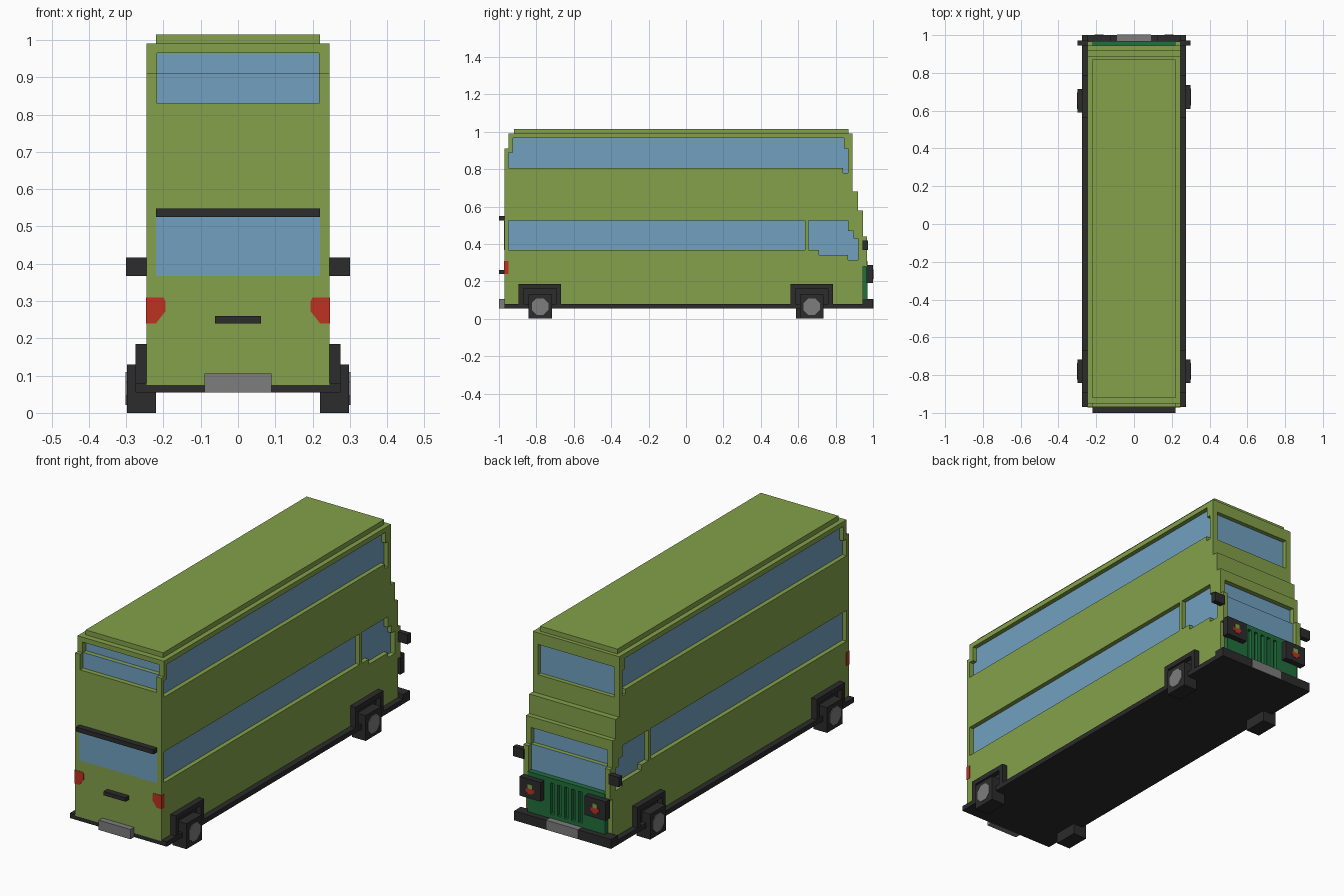
import bpy, bmesh, math
from mathutils import Matrix

cube = bpy.data.objects.get("Cube")
if cube:
    bpy.data.objects.remove(cube, do_unlink=True)


def material(name, rgb):
    m = bpy.data.materials.new(name)
    m.use_nodes = True
    m.diffuse_color = (*rgb, 1)
    m.node_tree.nodes["Principled BSDF"].inputs["Base Color"].default_value = (*rgb, 1)
    return m


LIME = material("lime_paint", (0.227, 0.356, 0.07))
GLASS = material("blue_glass", (0.168, 0.352, 0.527))
DARK = material("dark_trim", (0.025, 0.025, 0.025))
RED = material("red_lamp", (0.515, 0.032, 0.015))
GREY = material("grey_metal", (0.205, 0.205, 0.205))
GREEN = material("grille_green", (0.015, 0.162, 0.048))


def make(name, bm, mat):
    bmesh.ops.recalc_face_normals(bm, faces=bm.faces)
    mesh = bpy.data.meshes.new(name)
    bm.to_mesh(mesh)
    bm.free()
    mesh.materials.append(mat)
    ob = bpy.data.objects.new(name, mesh)
    bpy.context.collection.objects.link(ob)
    return ob


def extrude(bm, pts, vec):
    face = bm.faces.new([bm.verts.new(p) for p in pts])
    new = bmesh.ops.extrude_face_region(bm, geom=[face])["geom"]
    bmesh.ops.translate(bm, vec=vec, verts=[v for v in new if isinstance(v, bmesh.types.BMVert)])


def slab(bm, yz, x0, x1):
    extrude(bm, [(x0, y, z) for y, z in yz], (x1 - x0, 0, 0))


def prism(name, yz, x0, x1, mat):
    bm = bmesh.new()
    slab(bm, yz, x0, x1)
    return make(name, bm, mat)


def rect(y0, y1, z0, z1):
    return [(y0, z0), (y1, z0), (y1, z1), (y0, z1)]


def box(name, x0, x1, y0, y1, z0, z1, mat):
    return prism(name, rect(y0, y1, z0, z1), x0, x1, mat)


# Stepped body shell
body = prism("body", [
    (-.97, .075), (-.97, .91), (-.95, .91), (-.95, .99), (.89, .99), (.89, .68),
    (.92, .68), (.92, .58), (.945, .58), (.945, .44), (.967, .44), (.967, .28),
    (.945, .28), (.945, .075)], -.245, .245, LIME)
box("roof", -.22, .22, -.92, .87, .98, 1.015, LIME)

# Recessed windows: each one adds to the cutter and gets a thin glass pane
cut = bmesh.new()
PANE = .004


def side_window(name, yz):
    for side, s in (("right", 1), ("left", -1)):
        slab(cut, yz, s * (.222 - PANE), s * .3)
        prism(f"{name}_{side}", yz, s * (.222 - PANE), s * .222, GLASS)


def end_window(name, surface, s):
    deep = [(y - s * PANE, z) for y, z in surface]
    slab(cut, deep + [(s * 1.1, surface[-1][1]), (s * 1.1, surface[0][1])], -.217, .217)
    prism(name, surface + deep[::-1], -.217, .217, GLASS)


side_window("upper_side_window", [
    (-.95, .805), (.84, .805), (.84, .78), (.865, .78), (.865, .91), (.845, .91),
    (.845, .965), (-.925, .965), (-.925, .89), (-.95, .89)])
side_window("lower_side_window", rect(-.95, .635, .367, .525))
side_window("cab_side_window", [
    (.655, .525), (.865, .525), (.865, .47), (.895, .47), (.895, .43), (.92, .43),
    (.92, .315), (.865, .315), (.865, .34), (.71, .34), (.71, .367), (.655, .367)])
end_window("upper_tail_window", [(-.945, .83), (-.945, .91), (-.921, .91), (-.921, .965)], -1)
end_window("upper_nose_window", [(.868, .775), (.868, .93)], 1)
end_window("windscreen", [(.943, .28), (.943, .44), (.92, .44), (.92, .525)], 1)

cutter = make("window_cutter", cut, LIME)
cutter.hide_render = True
mod = body.modifiers.new("windows", "BOOLEAN")
mod.object, mod.operation, mod.solver = cutter, "DIFFERENCE", "EXACT"
bpy.context.view_layer.objects.active = body
bpy.ops.object.modifier_apply(modifier=mod.name)
bpy.data.objects.remove(cutter, do_unlink=True)

# Tail end: flush window, visor bar, handle, number plate, lamps
box("lower_tail_window", -.22, .22, -.972, -.965, .367, .53, GLASS)
box("tail_visor", -.22, .22, -1, -.965, .525, .548, DARK)
box("tail_handle", -.062, .062, -1, -.965, .24, .26, DARK)
box("tail_plate", -.09, .09, -1, -.965, .055, .105, GREY)
for side, s in (("right", 1), ("left", -1)):
    lamp = bmesh.new()
    outline = [(.247, .31), (.2, .31), (.195, .3), (.195, .272), (.22, .24), (.247, .24)]
    extrude(lamp, [(s * x, -.972, z) for x, z in outline], (0, .024, 0))
    make(f"tail_lamp_{side}", lamp, RED)

# Chassis and bumper
box("chassis", -.275, .275, -.97, 1, .055, .08, DARK)
box("nose_bumper", -.275, .275, .945, 1, .055, .103, DARK)
box("nose_plate", -.09, .09, .96, 1.002, .056, .105, GREY)

# Ribbed grille
box("grille_back", -.22, .22, .94, .952, .09, .31, GREEN)
for s in (1, -1):
    box("grille_panel", s * .09, s * .22, .94, .97, .09, .31, GREEN)
box("grille_top_rail", -.1, .1, .94, .97, .285, .31, GREEN)
box("grille_bottom_rail", -.1, .1, .94, .97, .09, .125, GREEN)
for i in range(4):
    x = -.06 + .04 * i
    box("grille_rib", x - .01, x + .01, .94, .97, .1, .3, GREEN)

# Headlights and mirrors
for side, s in (("right", 1), ("left", -1)):
    box(f"headlight_{side}", s * .125, s * .245, .965, 1, .19, .288, DARK)
    c = s * .185
    box(f"headlight_top_{side}", c - .013, c + .013, .99, 1.002, .24, .262, LIME)
    box(f"headlight_bottom_{side}", c - .024, c + .024, .99, 1.002, .222, .24, RED)
    box(f"headlight_tip_{side}", c - .013, c + .013, .99, 1.002, .213, .222, RED)
    box(f"mirror_{side}", s * .24, s * .3, .945, .972, .367, .417, DARK)


# Arches and wheels
def wheel(name, s, y, arch_y0, arch_y1):
    a, b = arch_y0, arch_y1
    arch = [(a, .07), (a, .185), (b, .185), (b, .07), (b - .025, .07),
            (b - .025, .16), (a + .025, .16), (a + .025, .07)]
    prism(name + "_arch", arch, s * .24, s * .275, DARK)
    box(name + "_well", s * .24, s * .25, a + .02, b - .02, .07, .165, DARK)
    box(name, s * .22, s * .298, y - .063, y + .063, 0, .13, DARK)
    hub = bmesh.new()
    bmesh.ops.create_cone(
        hub, cap_ends=True, segments=8, radius1=.048, radius2=.048, depth=.012,
        matrix=Matrix.Translation((s * .295, y, .065)) @ Matrix.Rotation(math.pi / 2, 4, "Y")
        @ Matrix.Rotation(math.pi / 8, 4, "Z"))
    make(name + "_hub", hub, GREY)


for side, s, nose_y in (("right", 1, .672), ("left", -1, .652)):
    wheel(f"nose_wheel_{side}", s, nose_y, .56, .785)
    wheel(f"tail_wheel_{side}", s, -.78, -.895, -.667)
